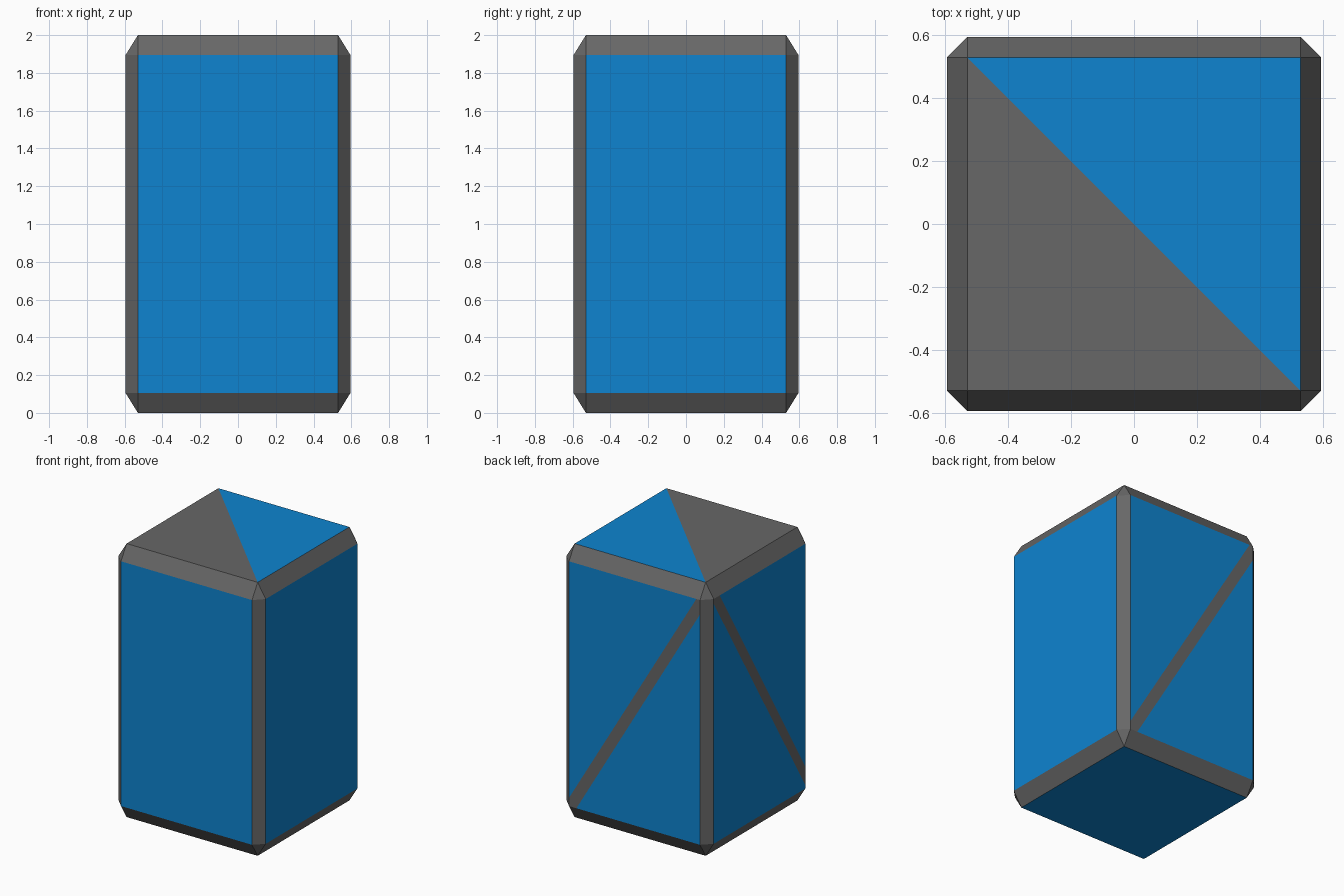
import bpy, bmesh, math
from mathutils import Vector

if "Cube" in bpy.data.objects:
    bpy.data.objects.remove(bpy.data.objects["Cube"])

W, IN = 0.595, 0.53        # half width, half width of the flat panels
Z0, Z1, H = 0.105, 1.895, 2.0


def material(name, color):
    m = bpy.data.materials.new(name)
    m.diffuse_color = (*color, 1)
    m.use_nodes = True
    m.node_tree.nodes["Principled BSDF"].inputs["Base Color"].default_value = m.diffuse_color
    return m


# chamfered block: hull of the corners of its six flat panels
bm = bmesh.new()
for sx in (-1, 1):
    for sy in (-1, 1):
        for z_side, z_cap in ((Z0, 0), (Z1, H)):
            bm.verts.new((sx * W, sy * IN, z_side))
            bm.verts.new((sx * IN, sy * W, z_side))
            bm.verts.new((sx * IN, sy * IN, z_cap))
bmesh.ops.convex_hull(bm, input=bm.verts[:])
bmesh.ops.dissolve_limit(bm, angle_limit=math.radians(1),
                         verts=bm.verts[:], edges=bm.edges[:])
bm.normal_update()


def panel(direction):
    return [f for f in bm.faces if f.normal.dot(direction) > 0.99]


def cut(direction, a, b):
    """Cut one flat panel along the line a-b; returns the plane normal."""
    a, b = Vector(a), Vector(b)
    normal = (b - a).cross(direction).normalized()
    faces = panel(direction)
    geom = list({v for f in faces for v in f.verts})
    geom += list({e for f in faces for e in f.edges}) + faces
    bmesh.ops.bisect_plane(bm, geom=geom, plane_co=a, plane_no=normal, dist=1e-5)
    bm.normal_update()
    return a, normal


UP, BACK, LEFT = Vector((0, 0, 1)), Vector((0, 1, 0)), Vector((-1, 0, 0))

# top diagonal and the stripes on the back and left panels
top = cut(UP, (-IN, IN, H), (IN, -IN, H))
stripes = {}
stripes["back"] = (BACK,
                   cut(BACK, (IN, W, Z0 + 0.06), (-0.50, W, Z1)),
                   cut(BACK, (0.47, W, Z0), (-IN, W, Z1 - 0.105)))
stripes["left"] = (LEFT,
                   cut(LEFT, (-W, 0.46, Z1), (-W, -IN, 0.265)),
                   cut(LEFT, (-W, IN, 1.86), (-W, -IN, 0.13)))

# grey edges, blue panels
for f in bm.faces:
    f.material_index = 1 if max(abs(c) for c in f.normal) > 0.99 else 0
for f in panel(UP):
    c = f.calc_center_median()
    f.material_index = 1 if c.x + c.y > 0 else 0
for direction, (p, n), (q, m) in stripes.values():
    for f in panel(direction):
        c = f.calc_center_median()
        if (c - p).dot(n) * (c - q).dot(m) < 0:   # between the two cuts
            f.material_index = 0

mesh = bpy.data.meshes.new("chamfered_block")
bm.to_mesh(mesh)
bm.free()
mesh.materials.append(material("dark grey", (0.135, 0.135, 0.135)))
mesh.materials.append(material("blue", (0.0044, 0.231, 0.631)))
obj = bpy.data.objects.new("chamfered_block", mesh)
bpy.context.collection.objects.link(obj)
